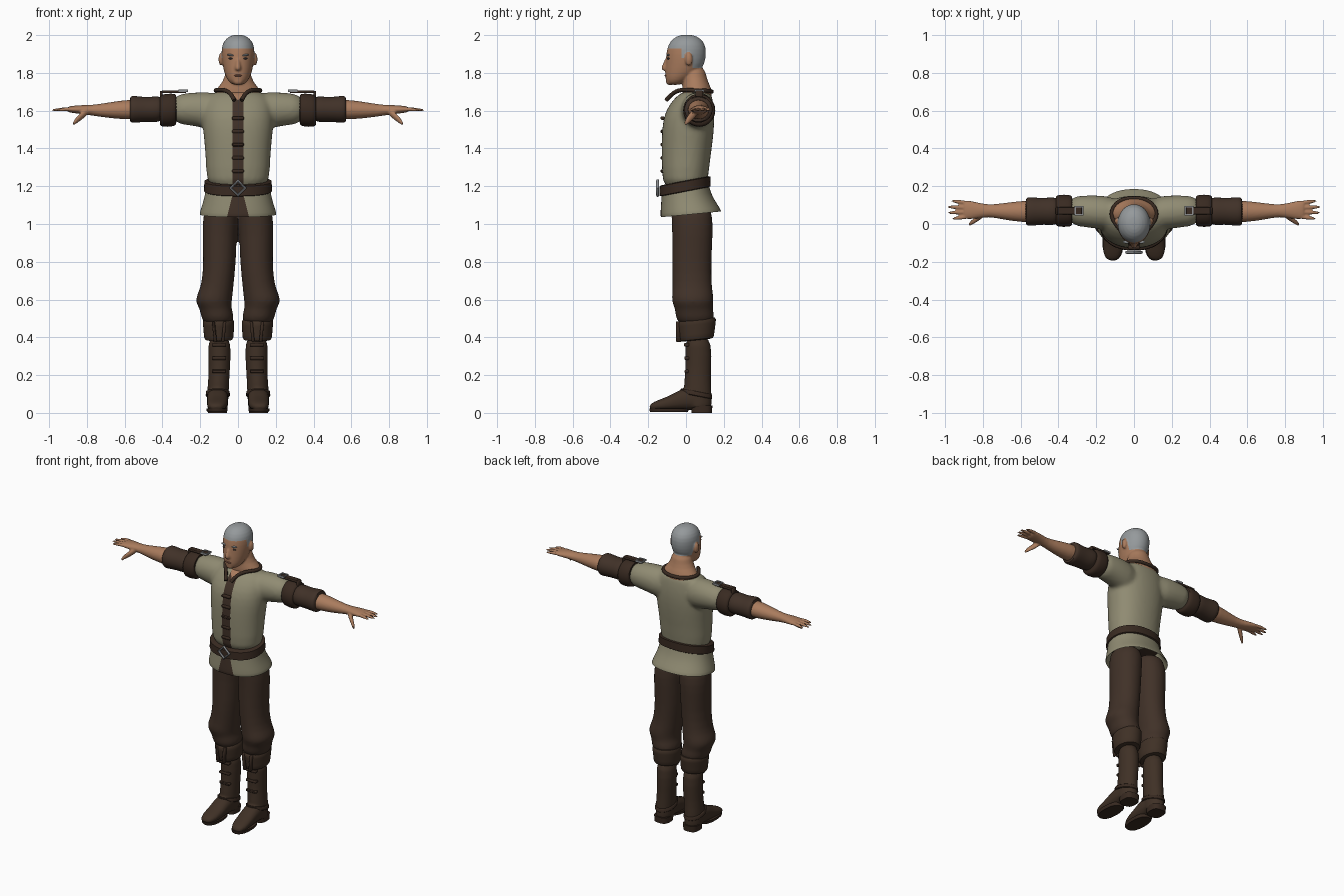
import bpy, bmesh, math
from mathutils import Matrix, Vector

cube = bpy.data.objects.get("Cube")
if cube:
    bpy.data.objects.remove(cube)


def material(name, rgb):
    m = bpy.data.materials.new(name)
    m.use_nodes = True
    m.diffuse_color = (*rgb, 1)
    m.node_tree.nodes["Principled BSDF"].inputs["Base Color"].default_value = (*rgb, 1)
    return m


linen = material("linen", (.28, .26, .17))
cloth = material("brown_cloth", (.052, .031, .021))
leather = material("dark_leather", (.04, .023, .015))
boot_hide = material("boot_leather", (.05, .03, .019))
skin = material("skin", (.4, .2, .11))
hair = material("grey_hair", (.3, .32, .33))
steel = material("steel", (.27, .28, .29))
eye = material("eye_dark", (.06, .05, .05))
lips = material("lips", (.27, .11, .07))


def loft(rings, axis="z", tilt=0, power=1, sides=24, cap=True):
    """Skin elliptical rings given as (position, centre a, centre b, radius a, radius b)."""
    bm = bmesh.new()
    loops = []
    for t, a, b, ra, rb in rings:
        loop = []
        for i in range(sides):
            c, s = (f(math.tau * i / sides) for f in (math.cos, math.sin))
            u = a + ra * math.copysign(abs(c) ** power, c)
            v = b + rb * math.copysign(abs(s) ** power, s)
            co = {"x": (t, u, v), "y": (u, t, v), "z": (u, v, t + tilt * v)}[axis]
            loop.append(bm.verts.new(co))
        loops.append(loop)
    for lo, hi in zip(loops, loops[1:]):
        for i in range(sides):
            j = (i + 1) % sides
            bm.faces.new((lo[i], lo[j], hi[j], hi[i]))
    if cap:
        bm.faces.new(loops[0])
        bm.faces.new(loops[-1])
    bmesh.ops.recalc_face_normals(bm, faces=bm.faces)
    return bm


def solid(kind, centre, size, turn=0):
    """Box or ball of the given full size, turned about the y axis."""
    bm = bmesh.new()
    mat = Matrix.Translation(centre) @ Matrix.Rotation(turn, 4, "Y") @ Matrix.Diagonal((*size, 1))
    if kind == "box":
        bmesh.ops.create_cube(bm, size=1, matrix=mat)
    else:
        bmesh.ops.create_uvsphere(bm, u_segments=20, v_segments=12, radius=.5, matrix=mat)
    return bm


def build(name, parts, mats, mirror=False, subdiv=0, voxel=0, relax=0, thick=0, bevel=0):
    """Merge the parts into one object and apply its modifiers."""
    mesh = bpy.data.meshes.new(name)
    whole = bmesh.new()
    for part in parts:
        part.to_mesh(mesh)
        whole.from_mesh(mesh)
        part.free()
    whole.to_mesh(mesh)
    whole.free()
    ob = bpy.data.objects.new(name, mesh)
    bpy.context.collection.objects.link(ob)
    if mirror:
        ob.modifiers.new("mirror", "MIRROR").use_mirror_merge = False
    if thick:
        ob.modifiers.new("thickness", "SOLIDIFY").thickness = thick
    if bevel:
        ob.modifiers.new("bevel", "BEVEL").width = bevel
    if subdiv:
        ob.modifiers.new("subdivide", "SUBSURF").levels = subdiv
    if voxel:
        mod = ob.modifiers.new("fuse", "REMESH")
        mod.mode, mod.voxel_size = "VOXEL", voxel
    if relax:
        mod = ob.modifiers.new("relax", "SMOOTH")
        mod.factor, mod.iterations = .5, relax
    graph = bpy.context.evaluated_depsgraph_get()
    baked = bpy.data.meshes.new_from_object(ob.evaluated_get(graph))
    ob.modifiers.clear()
    ob.data = baked
    baked.materials.clear()
    for m in mats:
        baked.materials.append(m)
    return ob


def paint(ob, planes, rule):
    """Cut clean colour borders, then choose each face's material by its centre."""
    bm = bmesh.new()
    bm.from_mesh(ob.data)
    for co, no in planes:
        bmesh.ops.bisect_plane(bm, geom=bm.verts[:] + bm.edges[:] + bm.faces[:],
                               plane_co=co, plane_no=no)
    for f in bm.faces:
        f.material_index = rule(f.calc_center_median())
    bm.to_mesh(ob.data)
    bm.free()


# Head, neck and ears, with short hair as cut faces
skull = loft([(1.735, 0, -.06, .03, .035), (1.76, 0, -.047, .056, .062), (1.8, 0, -.02, .073, .092),
              (1.85, 0, -.004, .084, .104), (1.9, 0, .001, .089, .107), (1.95, 0, .004, .086, .1),
              (1.985, 0, .004, .062, .072), (2.003, 0, .004, .025, .03)])
neck = loft([(1.62, 0, .06, .12, .07), (1.7, 0, .06, .128, .08), (1.73, 0, .055, .1, .074),
             (1.77, 0, .045, .07, .064), (1.84, 0, .04, .062, .06)])
nose = loft([(1.885, 0, -.094, .01, .014), (1.85, 0, -.1, .012, .02),
             (1.825, 0, -.106, .019, .03), (1.808, 0, -.1, .014, .02)])
ears = [solid("ball", (s * .09, .015, 1.872), (.026, .04, .068)) for s in (-1, 1)]
chin = solid("ball", (0, -.085, 1.757), (.06, .045, .045))
head = build("head", [skull, neck, nose, chin, *ears], [skin, hair], subdiv=1, voxel=.006, relax=2)


def hair_rule(p):
    if abs(p.x) > .087 and p.z < 1.91 and p.y < .045:
        return 0
    return int(p.z > 1.93 or (p.y > -.025 and p.z > 1.88) or (p.y > .035 and p.z > 1.825))


paint(head, [((0, 0, z), (0, 0, 1)) for z in (1.93, 1.88, 1.825)]
      + [((0, y, 0), (0, 1, 0)) for y in (-.025, .035)], hair_rule)
build("eyebrows", [solid("ball", (.038, -.095, 1.894), (.042, .016, .01), -.12)], [hair], mirror=True)
build("eyes", [solid("ball", (.037, -.093, 1.876), (.026, .014, .01))], [eye], mirror=True)
build("mouth", [solid("ball", (0, -.108, 1.786), (.046, .012, .01))], [lips])

# Shirt body fused with the sleeves
torso = loft([(1.16, 0, -.005, .165, .12), (1.3, 0, -.003, .17, .125), (1.42, 0, .005, .177, .136),
              (1.52, 0, .012, .19, .139), (1.6, 0, .02, .188, .131), (1.67, 0, .04, .17, .1),
              (1.71, 0, .06, .12, .07)], power=.9)
sleeves = [loft([(s * .06, .05, 1.59, .08, .1), (s * .16, .06, 1.6, .093, .1),
                 (s * .24, .067, 1.61, .085, .087), (s * .36, .07, 1.607, .08, .08)], "x") for s in (-1, 1)]
shirt = build("shirt", [torso, *sleeves], [linen, cloth, skin], subdiv=1, voxel=.012, relax=6)


def shirt_rule(p):
    if p.y < .02 and abs(p.x) < (p.z - 1.655) * .9:
        return 2
    return int(abs(p.x) < .03 and p.y < -.02)


paint(shirt, [((s * .03, 0, 0), (1, 0, 0)) for s in (-1, 1)]
      + [((0, 0, 1.655), (s, 0, -.9)) for s in (-1, 1)], shirt_rule)

# Shirt skirt below the belt, with a widening dark front panel
skirt = build("shirt_skirt", [loft([(1.22, 0, -.005, .168, .122), (1.15, 0, 0, .175, .13),
                                   (1.09, 0, .015, .193, .15), (1.048, 0, .027, .207, .163)],
                                  tilt=.1, power=.9, sides=32, cap=False)],
              [linen, cloth], thick=.008, subdiv=1)
paint(skirt, [((s * .03, 0, 1.15), (s, 0, .25)) for s in (-1, 1)],
      lambda p: int(p.y < 0 and abs(p.x) < .03 + (1.15 - p.z) * .25))

# Collar edging around the neck opening
half = [(.02, -.105, 1.655), (.035, -.075, 1.69), (.075, -.03, 1.712), (.13, .05, 1.707), (.085, .125, 1.705)]
path = half + [(0, .14, 1.7)] + [(-x, y, z) for x, y, z in reversed(half)]
curve = bpy.data.curves.new("collar_path", "CURVE")
curve.dimensions, curve.bevel_depth, curve.use_fill_caps = "3D", .011, True
spline = curve.splines.new("NURBS")
spline.points.add(len(path) - 1)
for point, co in zip(spline.points, path):
    point.co = (*co, 1)
spline.use_endpoint_u, spline.order_u = True, 3
guide = bpy.data.objects.new("collar_guide", curve)
bpy.context.collection.objects.link(guide)
tube = bmesh.new()
tube.from_mesh(bpy.data.meshes.new_from_object(guide.evaluated_get(bpy.context.evaluated_depsgraph_get())))
bpy.data.objects.remove(guide)
build("collar", [tube], [leather])

# Front fastenings, belt and diamond buckle
build("front_tabs", [solid("box", (0, -.124, 1.28 + .07 * i), (.062, .02, .018)) for i in range(5)],
      [leather], bevel=.004)
build("belt", [loft([(z, 0, -.005, r, r - .044) for z, r in
                     ((1.172, .172), (1.176, .18), (1.226, .178), (1.23, .17))],
                    tilt=.19, power=.9, sides=48)], [leather])
bpy.ops.mesh.primitive_torus_add(major_segments=4, minor_segments=8, major_radius=.039, minor_radius=.008,
                                 location=(0, -.15, 1.19), rotation=(math.pi / 2, 0, 0))
buckle = bpy.context.object
buckle.name = "belt_buckle"
buckle.data.materials.append(steel)

# Sleeve bands and gathered cuffs
band = loft([(.325, .07, 1.605, .074, .076), (.33, .07, 1.605, .083, .085), (.37, .07, 1.602, .087, .09),
             (.41, .07, 1.6, .084, .085), (.415, .07, 1.6, .07, .07)], "x")
build("sleeve_bands", [band], [leather], mirror=True, subdiv=1)
cuff = loft([(.39, .068, 1.61, .068, .062), (.43, .068, 1.608, .075, .07), (.48, .067, 1.606, .07, .065),
             (.53, .066, 1.607, .075, .07), (.565, .066, 1.607, .077, .073), (.575, .066, 1.607, .066, .062)], "x")
build("sleeve_cuffs", [cuff], [cloth], mirror=True, subdiv=1)
build("shoulder_straps", [solid("box", (.34, .07, 1.7), (.13, .04, .014)),
                          solid("box", (.407, .07, 1.675), (.014, .04, .06))],
      [leather], mirror=True, bevel=.003)
build("strap_buckles", [solid("box", (.29, .07 + d, 1.706), (.045, .008, .012)) for d in (-.02, .02)]
      + [solid("box", (.29 + d, .07, 1.706), (.008, .048, .012)) for d in (-.02, .02)],
      [steel], mirror=True)

# Forearms and hands
arm = loft([(.5, .066, 1.607, .06, .056), (.6, .066, 1.605, .057, .052), (.7, .067, 1.602, .042, .039),
            (.77, .07, 1.602, .031, .028), (.83, .072, 1.606, .043, .024), (.885, .075, 1.607, .052, .018),
            (.905, .076, 1.607, .047, .013)], "x")
fingers = [loft([(.87, .075 + k * .024, 1.607, .012, .012), ((.87 + tip) / 2, .075 + k * .028, 1.608, .011, .011),
                 (tip, .075 + k * .031, 1.601, .007, .007)], "x", sides=12)
           for k, tip in ((-1.5, .965), (-.5, .99), (.5, .993), (1.5, .97))]
thumb = loft([(.79, .055, 1.6, .018, .018), (.825, .033, 1.575, .018, .023), (.855, .01, 1.55, .015, .019),
              (.877, -.005, 1.527, .009, .01)], "x", sides=12)
build("arms", [arm, thumb, *fingers], [skin], mirror=True, subdiv=1, voxel=.006, relax=2)

# Trousers bloused over the boots
leg = loft([(1.12, .085, .02, .08, .1), (1.04, .092, .032, .094, .11), (.95, .098, .035, .092, .108),
            (.8, .096, .03, .086, .104), (.68, .108, .032, .085, .104), (.635, .12, .035, .093, .108),
            (.59, .131, .035, .098, .113), (.55, .118, .042, .083, .098), (.51, .108, .048, .09, .106),
            (.46, .104, .05, .07, .085)], power=.95)
build("trousers", [leg], [cloth], mirror=True, subdiv=1, voxel=.01, relax=3)

# Boots: shaft fused with the foot, then cuff, straps, sole and heel
shaft = loft([(.42, .1, .06, .06, .068), (.3, .097, .068, .06, .07), (.2, .1, .063, .055, .068),
              (.12, .106, .06, .058, .075), (.04, .108, .065, .056, .072), (.02, .108, .065, .054, .07)])
foot = loft([(.12, .108, .05, .045, .035), (.04, .108, .08, .058, .065), (-.03, .108, .07, .056, .056),
             (-.09, .109, .05, .056, .038), (-.15, .113, .04, .052, .028), (-.183, .115, .033, .036, .018),
             (-.193, .116, .03, .018, .01)], "y", power=.85)
build("boots", [shaft, foot], [boot_hide], mirror=True, subdiv=1, voxel=.008, relax=3)
sole = loft([(z, .111, -.09, r, r + .048) for z, r in ((.004, .05), (.01, .055), (.024, .056))], power=.85)
heel = loft([(z, .108, .083, r, r + .004) for z, r in ((0, .05), (.04, .053))], power=.7)
build("boot_soles", [sole, heel], [leather], mirror=True)
boot_cuff = loft([(.378, .102, .056, .07, .085), (.385, .102, .056, .079, .093), (.44, .102, .056, .081, .098),
                  (.485, .104, .056, .086, .107), (.495, .104, .056, .074, .093)], tilt=.1)
build("boot_cuffs", [boot_cuff], [boot_hide], mirror=True, subdiv=1)
build("boot_straps", [solid("box", (.1, .004 + .002 * i, .36 - .07 * i), (.075, .03, .018)) for i in range(3)]
      + [solid("box", (.1 + d, -.038, .43), (.016, .03, .11), d * 4) for d in (-.025, .025)],
      [leather], mirror=True, bevel=.004)
ankle = loft([(z, .107, .055, r, r + .02) for z, r in ((.1, .061), (.103, .064), (.122, .063), (.125, .06))],
             tilt=-.2)
build("ankle_straps", [ankle], [leather], mirror=True)

# Smooth shading with crisp edges kept
bpy.ops.object.select_all(action="DESELECT")
for ob in bpy.context.collection.objects:
    if ob.type == "MESH":
        ob.select_set(True)
        bpy.context.view_layer.objects.active = ob
bpy.ops.object.shade_smooth_by_angle(angle=math.radians(45))
